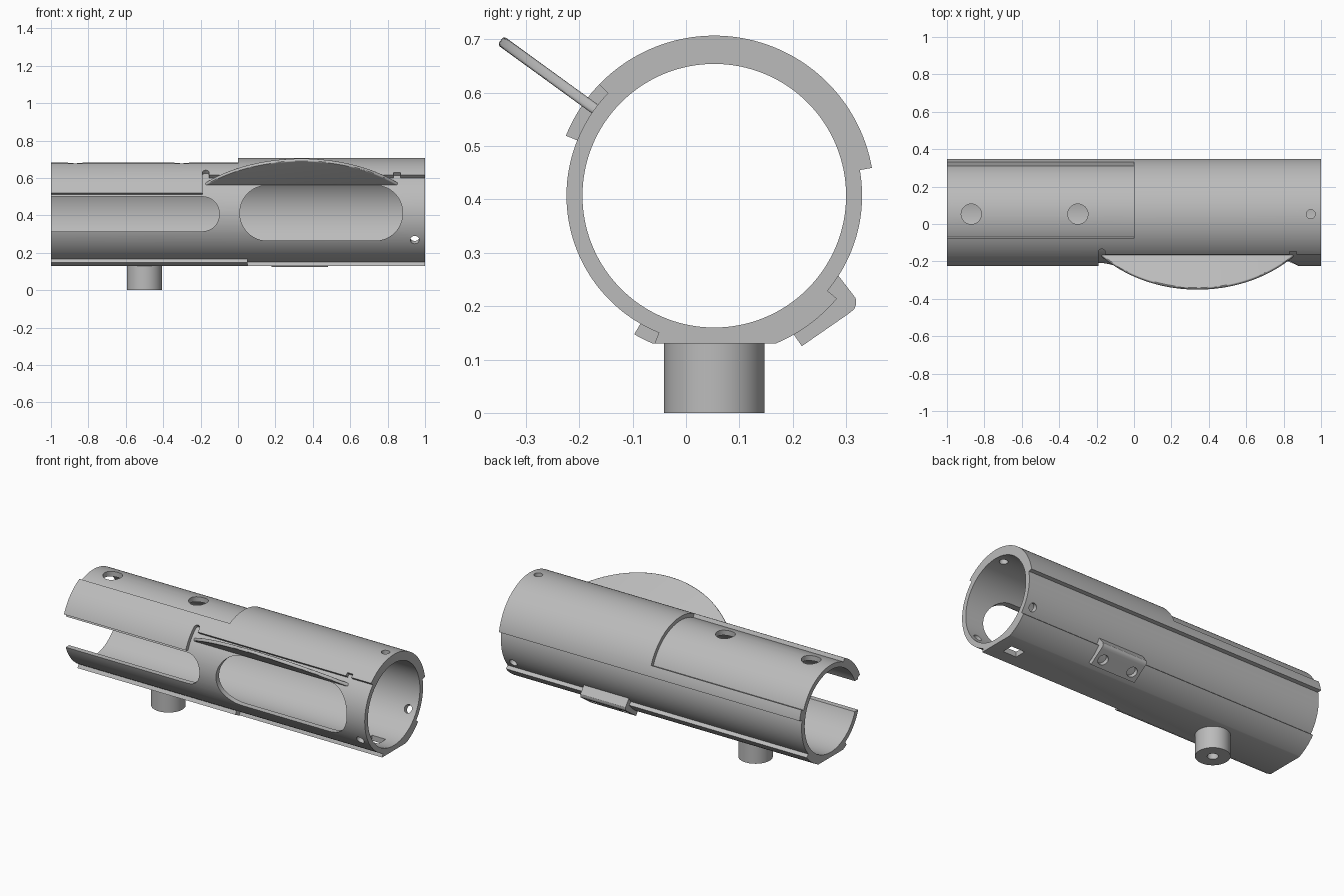
import bpy, bmesh
from math import sin, cos, pi, radians
from mathutils import Vector

cube = bpy.data.objects.get("Cube")
if cube:
    bpy.data.objects.remove(cube, do_unlink=True)

# Shared dimensions of the sleeve
CY, CZ = 0.053, 0.407
AXIS = Vector((0, CY, CZ))
BORE, WALL, RAISED = 0.247, 0.277, 0.30
X, Y, Z = Vector((1, 0, 0)), Vector((0, 1, 0)), Vector((0, 0, 1))
ZERO = Vector((0, 0, 0))

grey = bpy.data.materials.new("plain_grey")
grey.use_nodes = True
COLOUR = (0.5, 0.5, 0.5, 1)
grey.diffuse_color = COLOUR
grey.node_tree.nodes["Principled BSDF"].inputs["Base Color"].default_value = COLOUR


def solid(name, pts, w0, w1, u, v, origin=ZERO):
    """Extrude a flat outline in the u, v plane along u x v."""
    w = u.cross(v)
    bm = bmesh.new()
    rings = [[bm.verts.new(origin + u * a + v * b + w * d) for a, b in pts]
             for d in (w0, w1)]
    n = len(pts)
    for ring in rings:
        bm.faces.new(ring)
    for i in range(n):
        j = (i + 1) % n
        bm.faces.new((rings[0][i], rings[0][j], rings[1][j], rings[1][i]))
    bmesh.ops.recalc_face_normals(bm, faces=bm.faces)
    mesh = bpy.data.meshes.new(name)
    bm.to_mesh(mesh)
    bm.free()
    mesh.materials.append(grey)
    obj = bpy.data.objects.new(name, mesh)
    bpy.context.scene.collection.objects.link(obj)
    return obj


def arc(r, a0, a1, step=2):
    n = max(1, round(abs(a1 - a0) / step))
    angles = [radians(a0 + (a1 - a0) * i / n) for i in range(n + 1)]
    return [(r * cos(a), r * sin(a)) for a in angles]


def circle(r, step=2):
    return arc(r, 0, 360, step)[:-1]


def sector(a0, a1, x0, x1):
    """Cutter that lowers the raised layer to the wall between two angles."""
    return solid("cutter", arc(WALL, a0, a1) + arc(0.36, a1, a0), x0, x1, Y, Z, AXIS)


def radial(a):
    return Vector((0, cos(radians(a)), sin(radians(a))))


def drill(x, angle, r, d0, d1):
    d = radial(angle)
    return solid("cutter", circle(r, 10), d0, d1, X, d.cross(X), AXIS + X * x)


def slot(x0, x1, z0, z1, r):
    pts = []
    for cx, cz, a in ((x1 - r, z1 - r, 0), (x0 + r, z1 - r, 90),
                      (x0 + r, z0 + r, 180), (x1 - r, z0 + r, 270)):
        pts += [(cx + p, cz + q) for p, q in arc(r, a, a + 90, 6)]
    return solid("cutter", pts, 0, 0.5, X, Z)


def box(x0, x1, y0, y1, z0, z1):
    return solid("cutter", [(x0, y0), (x1, y0), (x1, y1), (x0, y1)], z0, z1, X, Y)


def select(obj):
    bpy.ops.object.select_all(action='DESELECT')
    obj.select_set(True)
    bpy.context.view_layer.objects.active = obj


def cut(obj, cutters):
    for c in cutters:
        c.hide_render = True
        mod = obj.modifiers.new("cut", 'BOOLEAN')
        mod.operation, mod.solver, mod.object = 'DIFFERENCE', 'EXACT', c
        select(obj)
        bpy.ops.object.modifier_apply(modifier=mod.name)
        bpy.data.objects.remove(c, do_unlink=True)


def smooth(obj, bevel=0):
    select(obj)
    if bevel:
        mod = obj.modifiers.new("soft_edges", 'BEVEL')
        mod.width, mod.segments = bevel, 3
        bpy.ops.object.modifier_apply(modifier=mod.name)
    bpy.ops.object.shade_smooth_by_angle(angle=radians(30))


# Sleeve: thick cylinder, bored out, then lowered outside the raised panels
sleeve = solid("sleeve", circle(RAISED), -1, 1, Y, Z, AXIS)
cut(sleeve, [
    solid("cutter", circle(BORE), -1.2, 1.2, Y, Z, AXIS),
    box(-1.2, 1.2, -0.5, 0.5, -0.2, CZ - WALL),       # flat underside
    sector(-40, 10, -1.2, 1.2),                       # rear side
    sector(22, 116, -1.2, 0),                         # top recess
    sector(158, 240, -1.2, 1.2),                      # front side
    sector(136, 160, -0.19, 1.2),                     # front step under fin
    sector(238, 248, 0.05, 1.2),                      # lower front step
])

# Relief notches at both ends of the fin
for x in (-0.172, 0.85):
    cut(sleeve, [sector(132, 138, x - 0.018, x + 0.018), drill(x, 132, 0.018, WALL, 0.36)])

# Front windows
cut(sleeve, [slot(-1.4, -0.1, 0.315, 0.5, 0.09), slot(0.01, 0.88, 0.265, 0.56, 0.145)])

# Top holes, ring of screw holes and the square hole underneath
cut(sleeve, [drill(x, 90, 0.054, 0.1, 0.4) for x in (-0.87, -0.3)])
cut(sleeve, [drill(0.945, a, 0.024, 0.1, 0.4) for a in (90, 210, 330)])
cut(sleeve, [box(0.83, 0.92, CY - 0.035, CY + 0.035, 0.05, 0.3)])
smooth(sleeve)

# Fin: thin circular segment standing out from the front shoulder
FIN_R, TIP = 0.712, 0.495
outline = [(0.34 + p, TIP - FIN_R + q) for p, q in arc(FIN_R, 43.5, 136.5)]
fin = solid("fin", outline, -0.01, 0.01, X, radial(144), AXIS)
smooth(fin, 0.006)

# Clip: small bracket on the lower rear with two blind holes
profile = [(0.285, 0.258), (0.318, 0.215), (0.319, 0.203), (0.315, 0.194),
           (0.305, 0.186), (0.217, 0.125), (0.202, 0.147)]
profile = [(y - CY, z - CZ) for y, z in profile]
profile += arc(0.292, 302, 319) + arc(0.266, 320, 328)
clip = solid("clip", profile, 0.18, 0.48, Y, Z, AXIS)
cut(clip, [drill(x, 309, 0.03, 0.296, 0.42) for x in (0.23, 0.43)])
smooth(clip)

# Peg: short post below, with a centre hole
peg = solid("peg", circle(0.094, 5), 0, 0.14, X, Y, Vector((-0.5, CY, 0)))
cut(peg, [solid("cutter", circle(0.03, 10), -0.1, 0.1, X, Y, Vector((-0.5, CY, 0)))])
smooth(peg)
